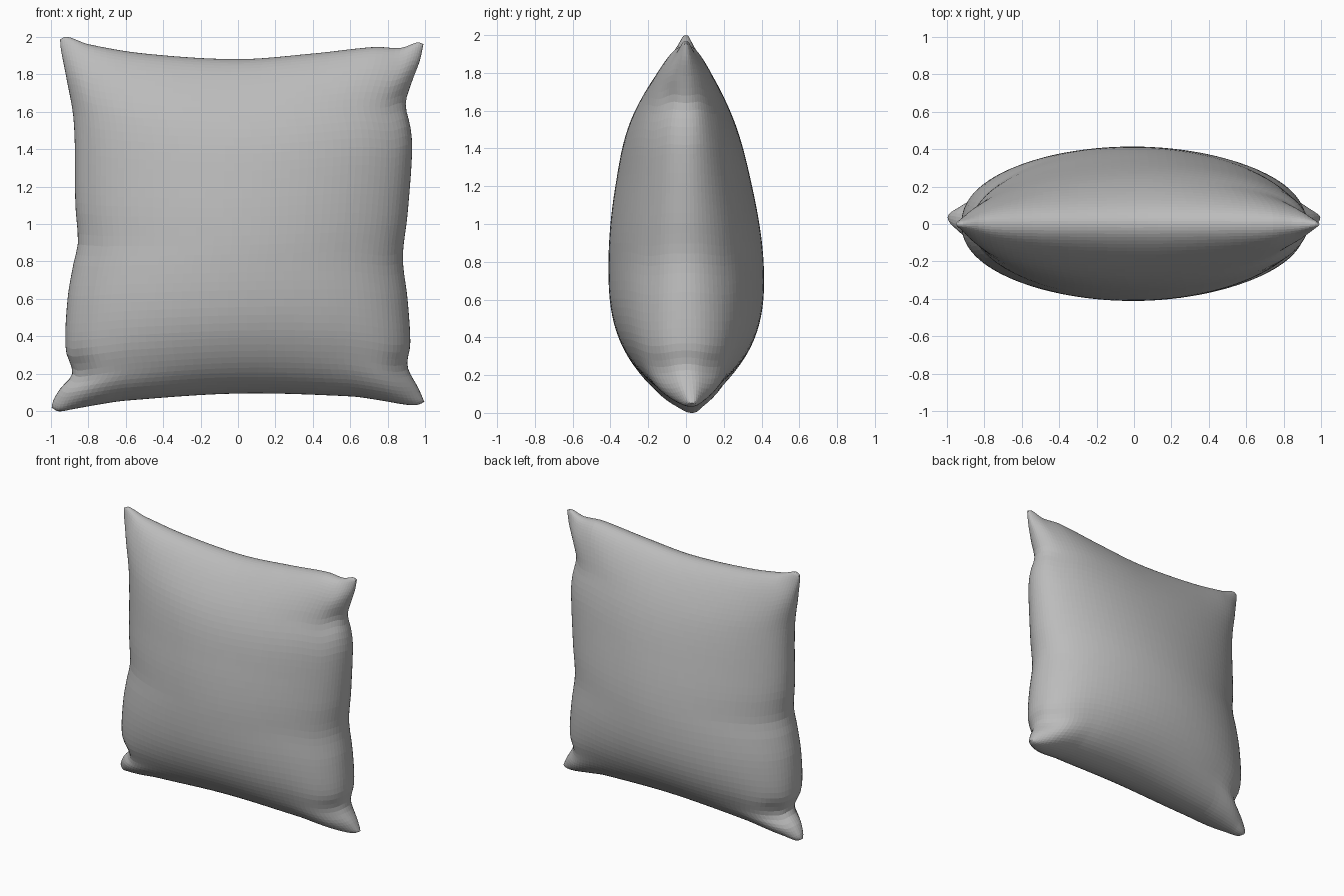
import bpy
import bmesh
from math import sin, cos, pi, exp

old = bpy.data.objects.get("Cube")
if old:
    bpy.data.objects.remove(old, do_unlink=True)

N = 56  # grid divisions across each panel


def smooth_curve(points):
    """Return a smooth function through (position, value) points."""
    def slope(i):
        a, b = points[max(i - 1, 0)], points[min(i + 1, len(points) - 1)]
        return (b[1] - a[1]) / (b[0] - a[0])

    def value(p):
        p = min(max(p, points[0][0]), points[-1][0])
        i = 0
        while i < len(points) - 2 and p > points[i + 1][0]:
            i += 1
        (p0, v0), (p1, v1) = points[i], points[i + 1]
        w = p1 - p0
        t = (p - p0) / w
        return ((2*t**3 - 3*t*t + 1) * v0 + (t**3 - 2*t*t + t) * w * slope(i)
                + (3*t*t - 2*t**3) * v1 + (t**3 - t*t) * w * slope(i + 1))
    return value


# Seam outline: side edges give x by height, the others give z by width
left = smooth_curve([(.02, -.995), (.06, -.985), (.12, -.95), (.2, -.885), (.33, -.92),
                     (.6, -.91), (.78, -.88), (.9, -.855), (1.1, -.868), (1.55, -.877),
                     (1.8, -.92), (1.93, -.945), (1.985, -.95)])
right = smooth_curve([(.05, .995), (.12, .965), (.24, .905), (.36, .92), (.6, .905),
                      (.82, .88), (1.05, .905), (1.4, .93), (1.52, .92), (1.64, .895),
                      (1.75, .925), (1.87, .97), (1.96, .99)])
top = smooth_curve([(-.95, 1.985), (-.92, 2), (-.88, 1.99), (-.8, 1.96), (-.5, 1.91),
                    (0, 1.88), (.4, 1.91), (.73, 1.945), (.87, 1.94), (.96, 1.97), (.99, 1.96)])
bottom = smooth_curve([(-.995, .02), (-.96, 0), (-.88, .012), (-.75, .035), (-.6, .057),
                       (0, .095), (.6, .08), (.75, .06), (.9, .035), (.96, .035), (.995, .05)])
BL, BR, TL, TR = (-.995, .02), (.995, .05), (-.95, 1.985), (.99, 1.96)

# Fullness by height, relative to a plain ellipse
front_fill = smooth_curve([(0, .5), (.4, .475), (.8, .42), (1.2, .385), (1.6, .37), (2, .28)])
back_fill = smooth_curve([(0, .51), (.4, .485), (.8, .42), (1.2, .36), (1.6, .32), (2, .25)])

# Creases beside the corners: x, z, front depth, back depth
CREASES = ((-.88, .22, .25, .25), (.9, .24, .1, .15), (.9, 1.66, .2, .05))


def mix(a, b, t):
    return a + (b - a) * t


def outline_point(s, t):
    """Blend the four seam edges into a point of the panel."""
    lz, rz = mix(BL[1], TL[1], t), mix(BR[1], TR[1], t)
    bx, tx = mix(BL[0], BR[0], s), mix(TL[0], TR[0], s)
    x = mix(left(lz), right(rz), s)
    z = mix(bottom(bx), top(tx), t)
    return x, z


def bump(x, z, cx, cz, radius):
    return exp(-((x - cx) ** 2 + (z - cz) ** 2) / radius ** 2)


def gather(x, z, side):
    """Thin the padding at the corner tips and creases."""
    thin = sum(.4 * bump(x, z, cx, cz, .14) for cx, cz in (BL, BR, TL, TR))
    thin += sum((front if side < 0 else back) * bump(x, z, cx, cz, .08)
                for cx, cz, front, back in CREASES)
    return 1 - thin


# Cushion: two puffed panels sharing one seam
bm = bmesh.new()
seam = {}


def add_panel(side, fill):
    grid = []
    for j in range(N + 1):
        row = []
        for i in range(N + 1):
            if (i, j) in seam:
                row.append(seam[i, j])
                continue
            a, b = pi * (i / N - .5), pi * (j / N - .5)
            x, z = outline_point((sin(a) + 1) / 2, (sin(b) + 1) / 2)
            lean = .035 * exp(-(z / .2) ** 2) * min(1, abs(x)) ** 4
            on_seam = i in (0, N) or j in (0, N)
            puff = 0
            if not on_seam:
                ca, cb = cos(a), cos(b)
                puff = fill(z) * gather(x, z, side) * ca * cb / (ca + cb - ca * cb)
            v = bm.verts.new((x, lean + side * puff, z))
            if on_seam:
                seam[i, j] = v
            row.append(v)
        grid.append(row)
    for j in range(N):
        for i in range(N):
            bm.faces.new((grid[j][i], grid[j][i + 1], grid[j + 1][i + 1], grid[j + 1][i]))


add_panel(-1, front_fill)
add_panel(1, back_fill)
bmesh.ops.recalc_face_normals(bm, faces=bm.faces)

mesh = bpy.data.meshes.new("cushion")
bm.to_mesh(mesh)
bm.free()
cushion = bpy.data.objects.new("cushion", mesh)
bpy.context.collection.objects.link(cushion)

# Plain grey cloth
cloth = bpy.data.materials.new("grey cloth")
cloth.use_nodes = True
grey = (.5, .5, .5, 1)
cloth.diffuse_color = grey
cloth.node_tree.nodes["Principled BSDF"].inputs["Base Color"].default_value = grey
mesh.materials.append(cloth)
